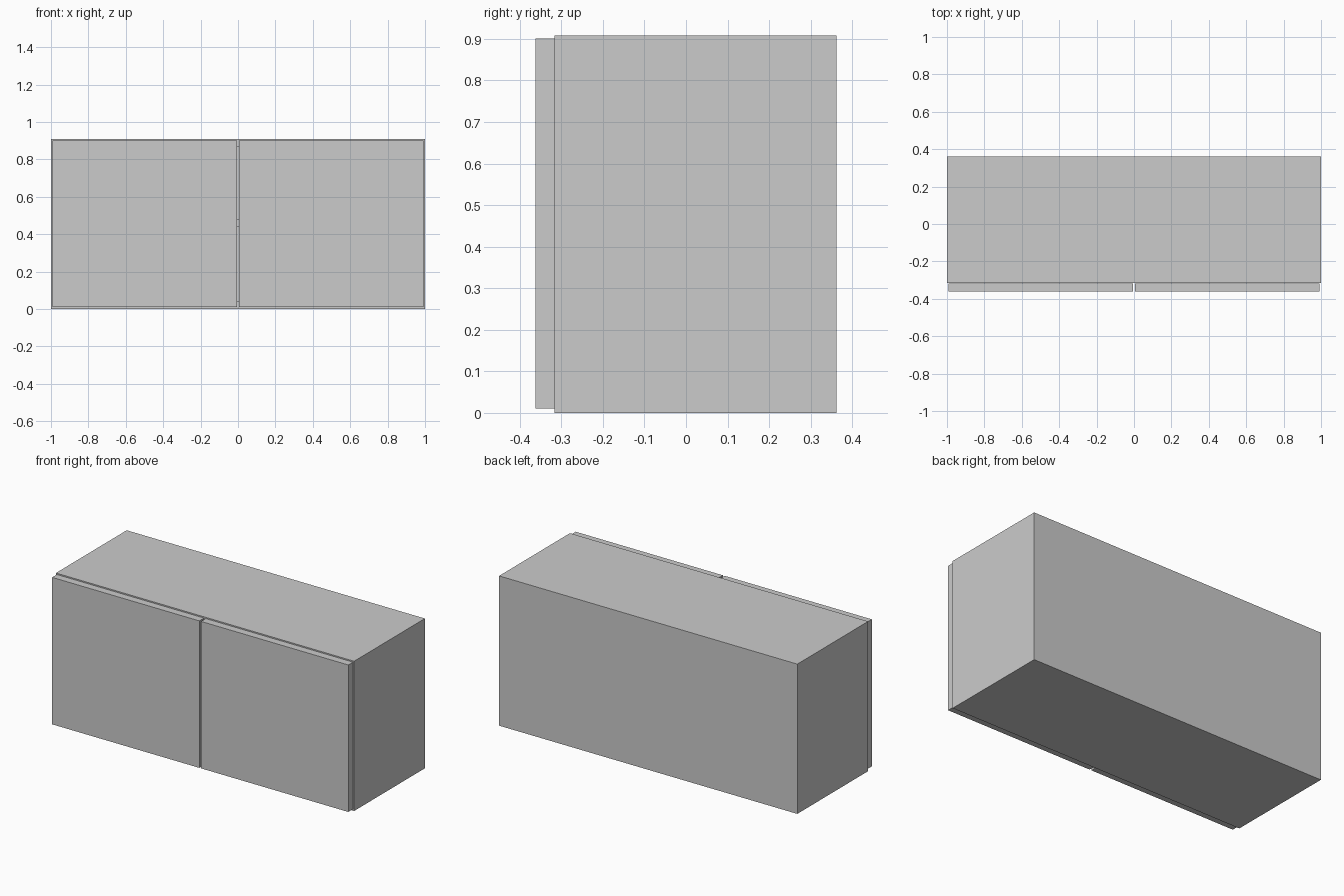
import bpy

if "Cube" in bpy.data.objects:
    bpy.data.objects.remove(bpy.data.objects["Cube"])


def box(name, x, y, z):
    """Axis-aligned panel from (min, max) ranges."""
    bpy.ops.mesh.primitive_cube_add(size=1)
    ob = bpy.context.object
    ob.name = name
    ob.location = [(r[0] + r[1]) / 2 for r in (x, y, z)]
    ob.scale = [r[1] - r[0] for r in (x, y, z)]
    bpy.ops.object.transform_apply(location=True, rotation=False, scale=True)
    return ob


T = 0.042                    # panel thickness
H = 0.908                    # carcass height
FRONT, BACK = -0.316, 0.362  # carcass depth range
IN = 1 - T                   # inner half width

# Carcass: sides, horizontal panels and back
for name, s in (("left_side", -1), ("right_side", 1)):
    box(name, sorted((s * IN, s)), (FRONT, BACK), (0, H))
box("bottom_panel", (-IN, IN), (FRONT, BACK), (0, T))
box("top_panel", (-IN, IN), (FRONT, BACK), (H - T, H))
box("back_panel", (-IN, IN), (BACK - T, BACK), (T, H - T))

# Inner shelf, seen through the gap between the doors
box("shelf", (-IN, IN), (FRONT, BACK - T), (0.438, 0.438 + T))

# Two doors with a narrow gap
for name, s in (("left_door", -1), ("right_door", 1)):
    box(name, sorted((s * 0.006, s * 0.993)), (-0.362, FRONT - 0.001), (0.01, 0.901))
